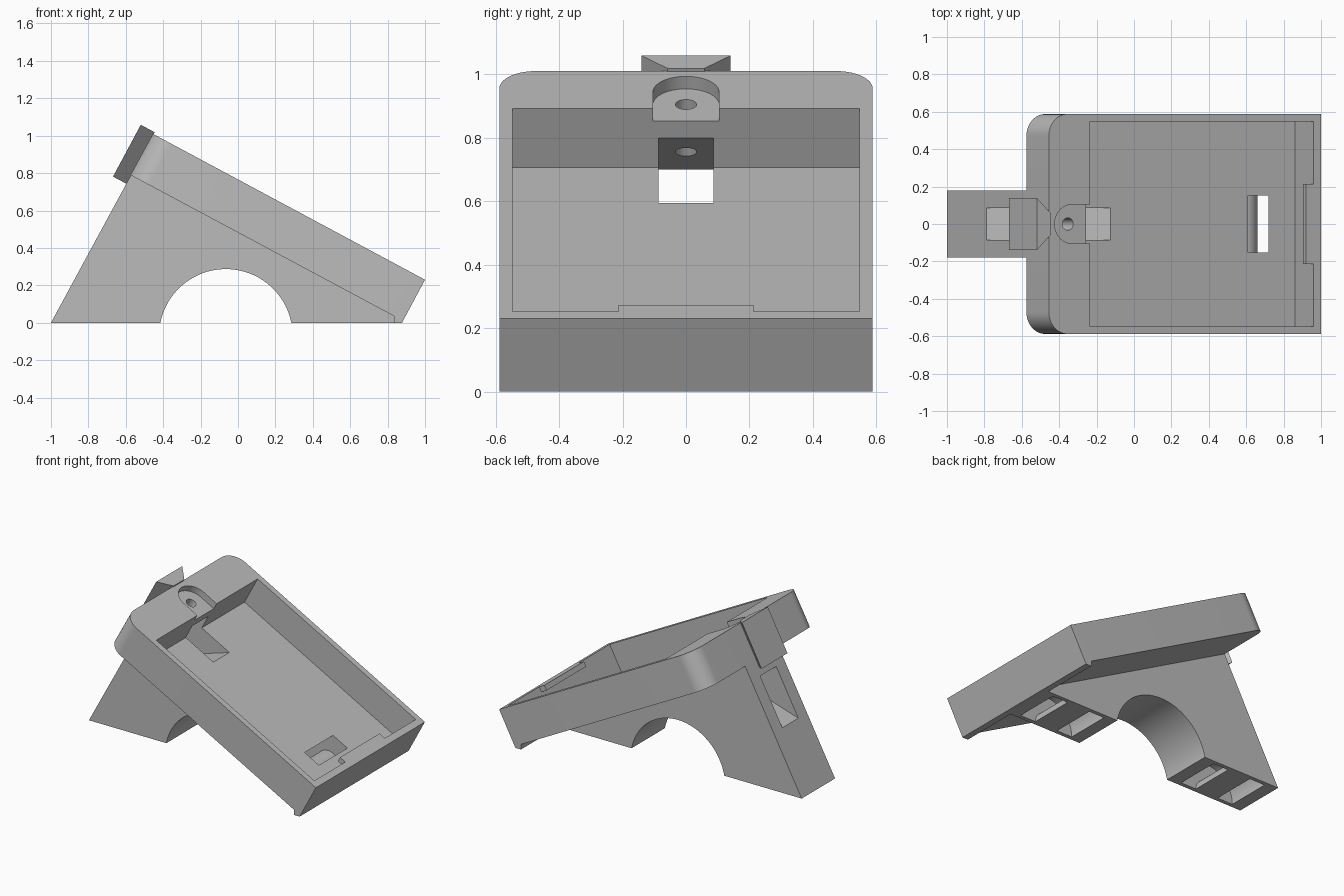
import bpy, bmesh, math
from mathutils import Matrix, Vector

if "Cube" in bpy.data.objects:
    bpy.data.objects.remove(bpy.data.objects["Cube"])

grey = bpy.data.materials.new("plain_grey")
grey.use_nodes = True
grey.diffuse_color = (0.5, 0.5, 0.5, 1)
grey.node_tree.nodes["Principled BSDF"].inputs["Base Color"].default_value = (0.5, 0.5, 0.5, 1)


def frame(a, b, c, origin=(0, 0, 0)):
    m = Matrix((a, b, c)).transposed().to_4x4()
    m.translation = origin
    return m


# Side frame draws in x-z; tilted frame draws on the sloping tray top
SIDE = frame((1, 0, 0), (0, 0, 1), (0, -1, 0))
u = Vector((1.455, 0, -0.78)).normalized()
y = Vector((0, 1, 0))
TILT = frame(u, y, u.cross(y), (-0.455, 0, 1.01))


def prism(name, pts, low, high, m, round_edges=None):
    bm = bmesh.new()
    face = bm.faces.new([bm.verts.new((p[0], p[1], low)) for p in pts])
    out = bmesh.ops.extrude_face_region(bm, geom=[face])
    for v in out["geom"]:
        if isinstance(v, bmesh.types.BMVert):
            v.co.z = high
    bm.transform(m)
    bmesh.ops.recalc_face_normals(bm, faces=bm.faces)
    if round_edges:
        edges = [e for e in bm.edges if round_edges(e)]
        bmesh.ops.bevel(bm, geom=edges, offset=0.115, segments=14, profile=0.5, affect='EDGES')
    me = bpy.data.meshes.new(name)
    bm.to_mesh(me)
    bm.free()
    me.materials.append(grey)
    ob = bpy.data.objects.new(name, me)
    bpy.context.collection.objects.link(ob)
    return ob


def arc(cx, cy, r, a0, a1, n=32):
    angles = [math.radians(a0 + (a1 - a0) * i / n) for i in range(n + 1)]
    return [(cx + r * math.cos(a), cy + r * math.sin(a)) for a in angles]


def box(x0, x1, w):
    return [(x0, -w), (x1, -w), (x1, w), (x0, w)]


def combine(target, tool, operation):
    mod = target.modifiers.new("bool", 'BOOLEAN')
    mod.operation = operation
    mod.solver = 'EXACT'
    mod.object = tool
    bpy.context.view_layer.objects.active = target
    bpy.ops.object.modifier_apply(modifier=mod.name)
    bpy.data.objects.remove(tool)


# Sloping tray with rounded upper corners and a small foot lip
def upper_corner(e):
    a, b = (v.co for v in e.verts)
    return max(a.x, b.x) < -0.4 and abs(a.y - b.y) < 0.01


stand = prism("tilted_tray_stand",
              [(-0.455, 1.01), (1, 0.23), (0.877, 0), (0.835, 0), (0.835, 0.035), (-0.575, 0.79)],
              -0.588, 0.588, SIDE, upper_corner)

# Central leg with an arched cutout
arch = arc(-0.065, -0.07, 0.357, 168.7, 11.3, 48)
leg = prism("leg", [(-1, 0)] + arch + [(0.845, 0), (0.845, 0.04), (-0.555, 0.8), (-0.572, 0.79)],
            -0.18, 0.18, SIDE)
combine(stand, leg, 'UNION')

# Dovetail block on the upper end
dovetail = prism("dovetail", [(-0.08, -0.14), (-0.08, 0.14), (0.004, 0.058), (0.004, -0.058)],
                 -0.302, 0.012, TILT)
combine(stand, dovetail, 'UNION')

# Pocket in the tray, and the catch overhanging its lower end
combine(stand, prism("pocket", box(0.25, 1.605, 0.547), -0.21, 0.1, TILT), 'DIFFERENCE')
combine(stand, prism("catch", box(1.56, 1.615, 0.213), -0.035, 0, TILT), 'UNION')

# Round-ended recess and its screw hole
recess = arc(0.139, 0, 0.104, 90, 270) + [(0.3, -0.104), (0.3, 0.104)]
combine(stand, prism("recess", recess, -0.045, 0.1, TILT), 'DIFFERENCE')

# Sloping cable channel from the back of the leg into the pocket
channel = [(-0.95, 0.341), (-0.125, 0.595), (-0.125, 0.68), (-0.255, 0.808), (-0.95, 0.602)]
combine(stand, prism("channel", channel, -0.086, 0.086, SIDE), 'DIFFERENCE')
hole = arc(0.139, 0, 0.033, 0, 360, 32)[:-1]
combine(stand, prism("screw_hole", hole, -0.27, 0.1, TILT), 'DIFFERENCE')

# Curved strap slots in both feet
for cx in (-0.71, 0.573):
    slot = ([(cx + 0.204, -0.05)] + arc(cx, 0, 0.204, 0, 180) + [(cx - 0.204, -0.05), (cx - 0.087, -0.05)]
            + arc(cx, 0, 0.087, 180, 0) + [(cx + 0.087, -0.05)])
    combine(stand, prism("strap_slot", slot, -0.153, 0.153, SIDE), 'DIFFERENCE')

# Smooth the curved walls only
bpy.ops.object.select_all(action='DESELECT')
stand.select_set(True)
bpy.context.view_layer.objects.active = stand
bpy.ops.object.shade_smooth_by_angle(angle=math.radians(30))
